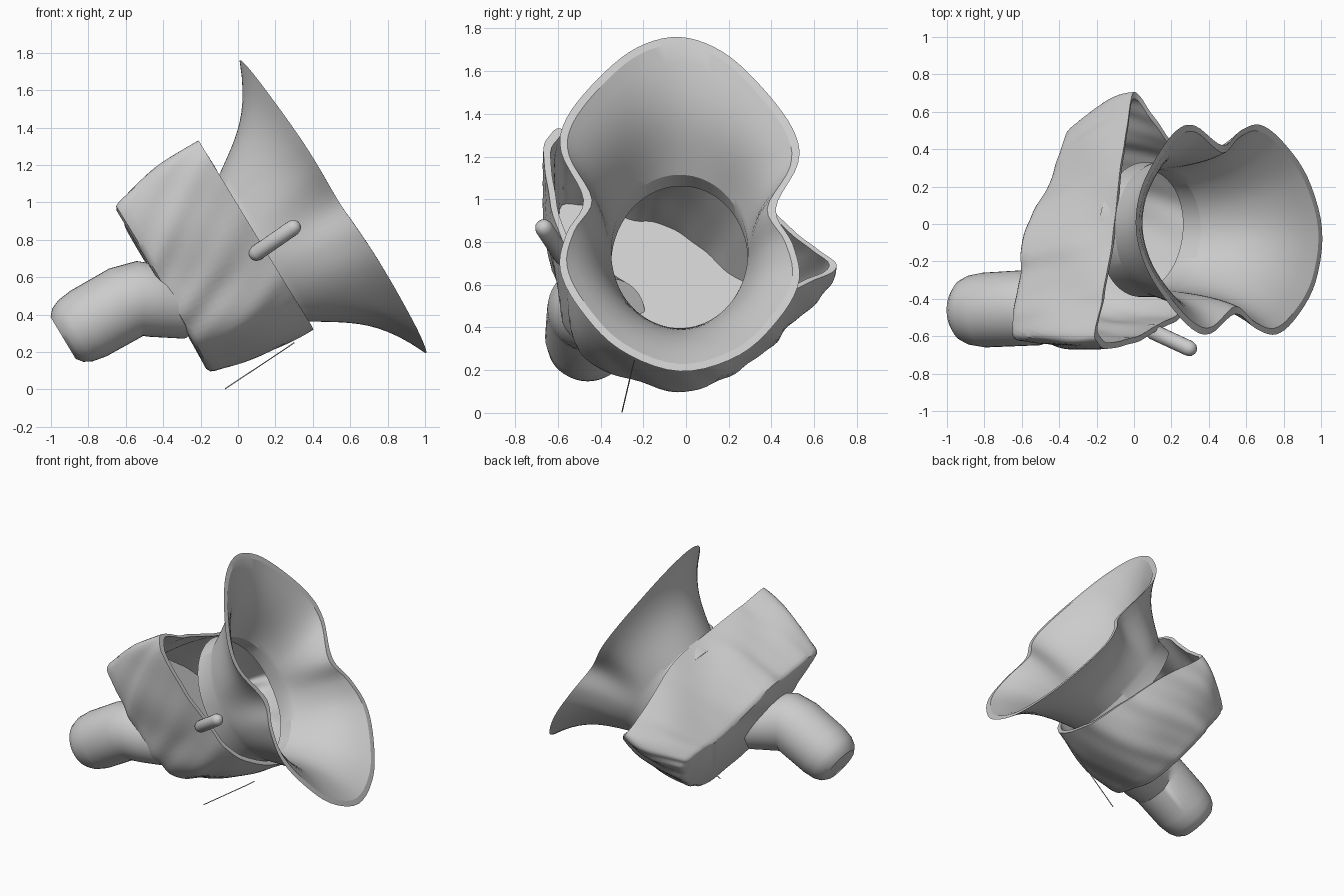
import bpy, bmesh, math
from mathutils import Vector

if "Cube" in bpy.data.objects:
    bpy.data.objects.remove(bpy.data.objects["Cube"])

grey = bpy.data.materials.new("plain grey")
grey.use_nodes = True
grey.diffuse_color = (0.6, 0.6, 0.6, 1)
grey.node_tree.nodes["Principled BSDF"].inputs["Base Color"].default_value = (0.6, 0.6, 0.6, 1)

# Tilted frame: the horn axis leans up towards +x
CENTRE = Vector((0.1, 0, 0.82))
AXIS = Vector((0.855, 0, 0.52)).normalized()
UP = Vector((-AXIS.z, 0, AXIS.x))


def place(p):
    """(side, up, along) in the tilted frame to world."""
    return CENTRE + Vector((0, p[0], 0)) + UP * p[1] + AXIS * p[2]


def smooth_loop(points, steps):
    """Closed Catmull-Rom curve through the points."""
    pts = [Vector(p) for p in points]
    n, out = len(pts), []
    for i in range(n):
        a, b, c, d = (pts[(i + k) % n] for k in (-1, 0, 1, 2))
        for s in range(steps):
            t = s / steps
            out.append(0.5 * (2 * b + (c - a) * t + (2 * a - 5 * b + 4 * c - d) * t * t
                              + (3 * b - a - 3 * c + d) * t ** 3))
    return out


def loft(name, rings, caps=True, angle=40):
    """Skin a list of rings; either cap the ends or join last to first."""
    bm = bmesh.new()
    rows = [[bm.verts.new(p) for p in ring] for ring in rings]
    n = len(rows[0])
    pairs = list(zip(rows, rows[1:]))
    if caps:
        bm.faces.new(rows[0])
        bm.faces.new(rows[-1])
    else:
        pairs.append((rows[-1], rows[0]))
    for r, q in pairs:
        for i in range(n):
            j = (i + 1) % n
            bm.faces.new((r[i], r[j], q[j], q[i]))
    bmesh.ops.recalc_face_normals(bm, faces=bm.faces[:])
    mesh = bpy.data.meshes.new(name)
    bm.to_mesh(mesh)
    bm.free()
    obj = bpy.data.objects.new(name, mesh)
    bpy.context.collection.objects.link(obj)
    mesh.materials.append(grey)
    bpy.ops.object.select_all(action='DESELECT')
    obj.select_set(True)
    bpy.context.view_layer.objects.active = obj
    bpy.ops.object.shade_smooth_by_angle(angle=math.radians(angle))


def tube(name, path, sides=32):
    """Tube through (x, y, z, radius) stations."""
    pts = [Vector(p[:3]) for p in path]
    rings = []
    for i, p in enumerate(pts):
        d = (pts[min(i + 1, len(pts) - 1)] - pts[max(i - 1, 0)]).normalized()
        e = d.cross(Vector((0, 1, 0))).normalized()
        f = d.cross(e)
        rings.append([p + path[i][3] * (e * math.cos(w) + f * math.sin(w))
                      for w in (2 * math.pi * k / sides for k in range(sides))])
    loft(name, rings)


# Wrinkled hollow body: front edge and back edge, blended
front = smooth_loop([(-.62, .59, 0), (-.66, .33, 0), (-.56, -.08, 0), (-.43, -.38, 0),
                     (0, -.58, 0), (.28, -.45, -.03), (.5, -.24, -.08), (.7, -.07, -.15),
                     (.53, .08, -.11), (.25, .31, -.02), (-.1, .42, 0), (-.4, .52, 0)], 10)
back = smooth_loop([(-.58, .53, -.57), (-.62, .2, -.57), (-.57, -.1, -.58), (-.42, -.36, -.59),
                    (0, -.48, -.6), (.27, -.36, -.59), (.43, -.2, -.57), (.5, -.07, -.56),
                    (.42, .03, -.56), (.22, .12, -.58), (-.03, .38, -.58), (-.3, .45, -.57)], 10)


def body_ring(t, scale):
    ring = []
    for i, (b, f) in enumerate(zip(back, front)):
        w = 2 * math.pi * i / len(front)
        p = b.lerp(f, t)
        fold = math.sin(13 * w + 4 * t) + 0.7 * math.sin(7 * w - 6 * t) + 0.5 * math.sin(23 * w + 9 * t)
        bulge = 0.03 + 0.07 * (max(p.x, 0) + max(-p.y, 0))
        k = scale * (1 + bulge * math.sin(math.pi * t) + 0.015 * fold * (1 - 0.6 * t))
        ring.append(place((p.x * k, p.y * k, p.z)))
    return ring


rings = [body_ring(0, .95), body_ring(.02, .99)]
rings += [body_ring(t / 16, 1) for t in range(1, 17)]
rings += [body_ring(1, .95)] + [body_ring(t / 16, .95) for t in range(15, 0, -1)]
loft("wrinkled_body", rings)

# Flared horn: an oval throat opening into a pinched rim, with wall thickness
half = [(0, .91), (.2, .84), (.38, .66), (.53, .43), (.555, .24), (.45, -.02),
        (.53, -.21), (.56, -.41), (.47, -.62), (.28, -.84), (0, -.945)]
outline = half + [(-x, u) for x, u in reversed(half[1:-1])]
rim = smooth_loop([(x, u, .43 - .09 * x - .02 * u) for x, u in outline], 5)
throat = [Vector((.36 * math.sin(w), -.015 + .46 * math.cos(w), 0))
          for w in (2 * math.pi * i / len(rim) for i in range(len(rim)))]


def horn_ring(t, wall):
    ring = []
    flare = max(.6 * t + .4 * t ** 4, 0)
    for a, b in zip(throat, rim):
        p = a.lerp(b, flare)
        k = 1 - wall / math.hypot(p.x, p.y)
        ring.append(place((p.x * k - .03, p.y * k - .06, b.z * t)))
    return ring


stations = [-.25] + [i / 12 for i in range(13)]
loft("flared_horn", [horn_ring(t, 0) for t in stations]
     + [horn_ring(t, .04) for t in reversed(stations)], caps=False, angle=25)

# Bent pipe at the back with a rounded, flat-ended tip
tube("bent_pipe", [(-.935, -.46, .275, .13), (-.91, -.46, .29, .165), (-.87, -.46, .313, .187),
                   (-.8, -.46, .352, .2), (-.6, -.45, .465, .202), (-.53, -.45, .487, .2),
                   (-.45, -.43, .475, .195), (-.27, -.36, .45, .18)], 40)

# Round-ended side peg
start, end, r = Vector((.1, -.575, .73)), Vector((.295, -.665, .865)), .042
d = (end - start).normalized()
bend = [math.radians(a) for a in (85, 60, 35, 0)]
peg = [(*(start - d * r * math.sin(a)), r * math.cos(a)) for a in bend]
peg += [(*(end + d * r * math.sin(a)), r * math.cos(a)) for a in reversed(bend)]
tube("side_peg", peg, 20)

# Thin cord hanging from the underside
tube("hanging_cord", [(-.07, -.3, .003, .003), (.25, -.25, .215, .003), (.3, -.24, .25, .003)], 8)
